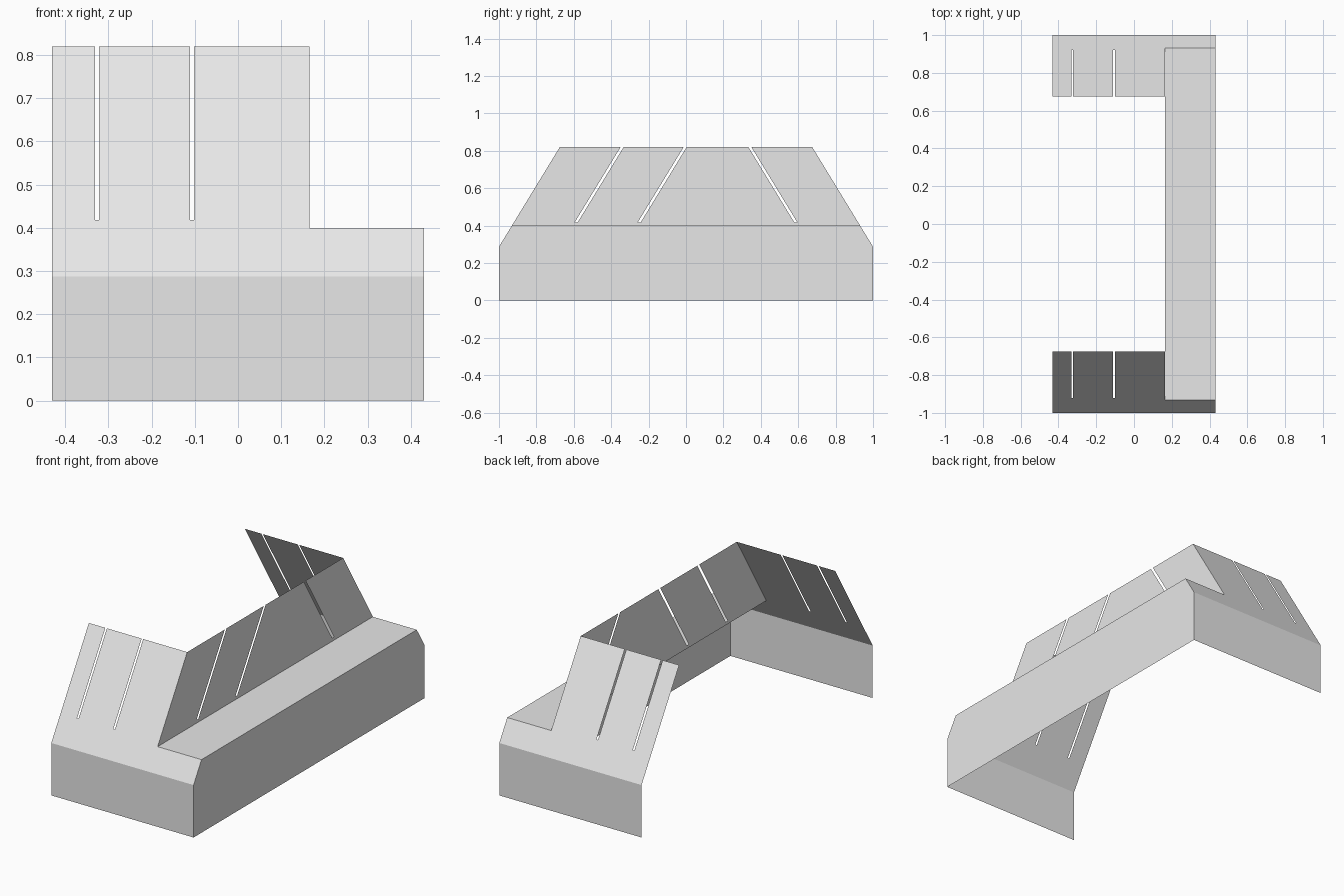
import bpy
import bmesh

cube = bpy.data.objects.get("Cube")
if cube:
    bpy.data.objects.remove(cube, do_unlink=True)

# Main dimensions
HALF_W, WALL_X = 0.431, 0.165
BEND_Z, LEDGE_Z, TOP_Z, SLOT_Z = 0.287, 0.40, 0.82, 0.418
LEAN = 0.61  # inward run per unit of height above the bend

grey = bpy.data.materials.new("light grey")
grey.use_nodes = True
grey.diffuse_color = (0.8, 0.8, 0.8, 1)
grey.node_tree.nodes["Principled BSDF"].inputs["Base Color"].default_value = (0.8, 0.8, 0.8, 1)


def end_y(z):
    """Depth of the front sheet at a height."""
    return -1 + max(0, z - BEND_Z) * LEAN


def sheet(name, outlines):
    """Thin sheet made of flat outlines, welded where they meet."""
    bm = bmesh.new()
    for outline in outlines:
        bm.faces.new([bm.verts.new(p) for p in outline])
    bmesh.ops.remove_doubles(bm, verts=bm.verts, dist=0.0001)
    mesh = bpy.data.meshes.new(name)
    bm.to_mesh(mesh)
    bm.free()
    mesh.materials.append(grey)
    obj = bpy.data.objects.new(name, mesh)
    bpy.context.collection.objects.link(obj)
    return obj


def notch(centre, width, shift=0):
    """Open-topped slot, walked from its right side to its left side."""
    h = width / 2
    return [(centre + shift + h, TOP_Z), (centre + h, SLOT_Z),
            (centre - h, SLOT_Z), (centre + shift - h, TOP_Z)]


# End panels: upright base with a slotted, inward-leaning upper part
lower = [(-HALF_W, 0), (HALF_W, 0), (HALF_W, BEND_Z), (-HALF_W, BEND_Z)]
upper = [(-HALF_W, BEND_Z), (HALF_W, BEND_Z), (HALF_W, LEDGE_Z),
         (WALL_X, LEDGE_Z), (WALL_X, TOP_Z)]
for x in (-0.1065, -0.3265):
    upper += notch(x, 0.0095)
upper.append((-HALF_W, TOP_Z))
ends = sheet("end_panels", [[(x, end_y(z), z) for x, z in o] for o in (lower, upper)])
mirror = ends.modifiers.new("back_panel", "MIRROR")
mirror.use_axis = (False, True, False)
mirror.use_mirror_merge = False

# Long upright wall on the low side
base, shoulder, top = end_y(0), end_y(LEDGE_Z), end_y(TOP_Z)
outer = [(base, 0), (-base, 0), (-base, BEND_Z), (-shoulder, LEDGE_Z),
         (shoulder, LEDGE_Z), (base, BEND_Z)]
sheet("outer_wall", [[(HALF_W, y, z) for y, z in outer]])

# Flat ledge joining the outer wall to the raised wall
sheet("ledge", [[(WALL_X, shoulder, LEDGE_Z), (HALF_W, shoulder, LEDGE_Z),
                 (HALF_W, -shoulder, LEDGE_Z), (WALL_X, -shoulder, LEDGE_Z)]])

# Raised wall with slanted slots
run = (TOP_Z - SLOT_Z) * LEAN
raised = [(shoulder, LEDGE_Z), (-shoulder, LEDGE_Z), (-top, TOP_Z)]
for y, direction in ((0.587, -1), (-0.25, 1), (-0.587, 1)):
    raised += notch(y, 0.016, direction * run)
raised.append((top, TOP_Z))
sheet("raised_wall", [[(WALL_X, y, z) for y, z in raised]])
